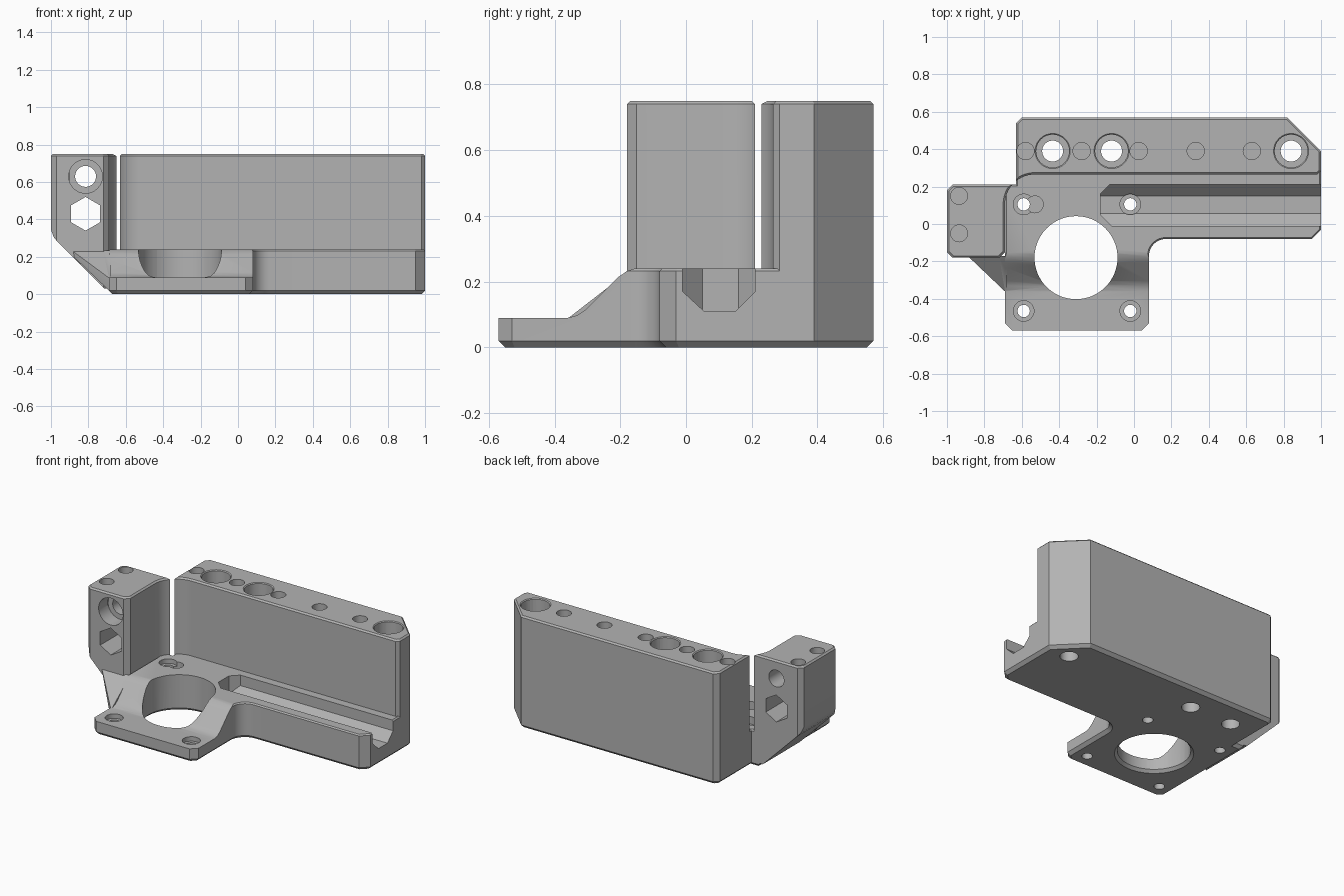
import bpy, bmesh, math

cube = bpy.data.objects.get("Cube")
if cube:
    bpy.data.objects.remove(cube)

AXES = {"x": lambda u, v, w: (w, u, v),
        "y": lambda u, v, w: (u, w, v),
        "z": lambda u, v, w: (u, v, w)}


def finish(name, bm):
    bmesh.ops.recalc_face_normals(bm, faces=bm.faces)
    mesh = bpy.data.meshes.new(name)
    bm.to_mesh(mesh)
    bm.free()
    obj = bpy.data.objects.new(name, mesh)
    bpy.context.scene.collection.objects.link(obj)
    return obj


def prism(name, points, low, high, axis="z", low_bevel=0, high_bevel=0):
    """Extrude an outline along an axis, with optional chamfered rims."""
    bm = bmesh.new()
    place = AXES[axis]
    bottom = [bm.verts.new(place(u, v, low)) for u, v in points]
    top = [bm.verts.new(place(u, v, high)) for u, v in points]
    caps = [bm.faces.new(bottom), bm.faces.new(top)]
    for i in range(len(points)):
        j = (i + 1) % len(points)
        bm.faces.new((bottom[i], bottom[j], top[j], top[i]))
    bmesh.ops.recalc_face_normals(bm, faces=bm.faces)
    rims = [list(f.edges) for f in caps]
    for rim, size in zip(rims, (low_bevel, high_bevel)):
        if size:
            bmesh.ops.bevel(bm, geom=rim, offset=size, segments=1,
                            affect="EDGES", profile=0.5)
    return finish(name, bm)


def arc(cx, cy, r, start, end, steps):
    return [(cx + r * math.cos(math.radians(start + (end - start) * i / steps)),
             cy + r * math.sin(math.radians(start + (end - start) * i / steps)))
            for i in range(steps + 1)]


def circle(cx, cy, r, sides=32, turn=0):
    return arc(cx, cy, r, turn, turn + 360, sides)[:-1]


def combine(obj, other, operation):
    other.hide_render = True
    mod = obj.modifiers.new(operation, "BOOLEAN")
    mod.operation = operation
    mod.solver = "EXACT"
    mod.object = other
    bpy.context.view_layer.objects.active = obj
    bpy.ops.object.modifier_apply(modifier=mod.name)
    bpy.data.objects.remove(other)


def drill(obj, u, v, r, low, high, axis="z", sides=32, turn=0):
    combine(obj, prism("drill", circle(u, v, r, sides, turn), low, high, axis),
            "DIFFERENCE")


def countersink(obj, x, y, z, r_low, r_high, depth, sides=32):
    bm = bmesh.new()
    bmesh.ops.create_cone(bm, cap_ends=True, segments=sides, radius1=r_low,
                          radius2=r_high, depth=depth)
    bmesh.ops.translate(bm, verts=bm.verts, vec=(x, y, z))
    combine(obj, finish("sink", bm), "DIFFERENCE")


# Base plate with side arm
outline = [(-0.69, -0.53), (-0.65, -0.57), (0.04, -0.57), (0.08, -0.53)]
outline += arc(0.17, -0.17, 0.09, 180, 90, 8)
outline += [(0.95, -0.08), (1, -0.03), (1, 0.39), (0.82, 0.57), (-0.6, 0.57),
            (-0.63, 0.54), (-0.63, 0.21), (-0.69, 0.21)]
body = prism("bracket_body", outline, 0, 0.24, low_bevel=0.02, high_bevel=0.008)

# Front ramp down to the thin flange
ramp = [(-0.7, 0.09), (-0.36, 0.09), (-0.33, 0.098), (-0.305, 0.115),
        (-0.205, 0.215), (-0.18, 0.232), (-0.15, 0.242), (-0.15, 0.4), (-0.7, 0.4)]
combine(body, prism("ramp_cut", ramp, -1.2, 1.2, "x"), "DIFFERENCE")

# Tall back block, its front face ending in the rounded pocket corner
block = arc(-0.53, 0.105, 0.16, 129, 90, 6)
block += [(0.98, 0.265), (1, 0.285), (1, 0.39), (0.82, 0.57), (-0.6, 0.57),
          (-0.63, 0.54)]
combine(body, prism("back_block", block, 0.1, 0.75, high_bevel=0.01), "UNION")

# Left tower with sloping underside
tower_plan = [(-0.97, -0.18), (-0.72, -0.18), (-0.69, -0.15)]
tower_plan += arc(-0.53, 0.105, 0.16, 180, 139, 6)
tower_plan += [(-0.97, 0.21), (-1, 0.18), (-1, -0.15)]
tower = prism("tower", tower_plan, 0.03, 0.75, high_bevel=0.01)
under = [(-1.2, -0.1), (-0.585, -0.1), (-0.965, 0.28), (-0.985, 0.305),
         (-1, 0.345), (-1.2, 0.345)]
combine(tower, prism("under_cut", under, -0.5, 0.5, "y"), "DIFFERENCE")
combine(body, tower, "UNION")

# Gusset between tower and flange
bm = bmesh.new()
for co in ((-0.68, -0.37, 0.01), (-0.68, -0.37, 0.08), (-0.885, -0.17, 0.205),
           (-0.68, -0.17, 0.235), (-0.68, -0.17, 0.01), (-0.89, -0.17, 0.235)):
    bm.verts.new(co)
bmesh.ops.convex_hull(bm, input=bm.verts)
combine(body, finish("gusset", bm), "UNION")

# Groove along the arm
section = [(-0.01, 0.23), (-0.01, 0.17), (0.055, 0.11), (0.15, 0.11),
           (0.21, 0.17), (0.21, 0.3), (-0.01, 0.3)]
groove = prism("groove", section, -0.3, 1.1, "x")
end_plan = [(-0.18, 0.05), (-0.11, -0.02), (1.2, -0.02), (1.2, 0.22),
            (-0.12, 0.22), (-0.18, 0.16)]
combine(groove, prism("groove_end", end_plan, 0, 0.5), "INTERSECT")
combine(body, groove, "DIFFERENCE")

# Large round opening
drill(body, -0.31, -0.18, 0.222, -0.1, 0.4, sides=64)
countersink(body, -0.31, -0.18, 0, 0.27, 0.21, 0.06, 64)

# Mounting screw holes with recessed heads
for x in (-0.59, -0.02):
    for y, seat in ((0.105, 0.21 if x < -0.3 else 0.1), (-0.465, 0.06)):
        drill(body, x, y, 0.033, -0.1, 0.4)
        drill(body, x, y, 0.055, seat, 0.4)
drill(body, -0.53, 0.105, 0.045, 0.19, 0.4)

# Bolt holes and blind holes in the back block
for x in (-0.435, -0.12, 0.84):
    drill(body, x, 0.39, 0.056, -0.1, 0.9)
    drill(body, x, 0.39, 0.088, 0.45, 0.9)
    countersink(body, x, 0.39, 0.75, 0.076, 0.112, 0.03)
for x in (-0.58, -0.28, 0.025, 0.33, 0.63):
    drill(body, x, 0.39, 0.046, 0.55, 0.9)

# Tower holes
for y in (0.15, -0.05):
    drill(body, -0.935, y, 0.045, 0.6, 0.9)
drill(body, -0.815, 0.63, 0.056, -0.4, 0.4, "y")
drill(body, -0.815, 0.63, 0.09, -0.4, -0.08, "y")
drill(body, -0.815, 0.43, 0.09, -0.4, 0.4, "y", 6, 30)

# Single grey material and shading
grey = bpy.data.materials.new("plain_grey")
grey.use_nodes = True
colour = (0.45, 0.45, 0.45, 1)
grey.diffuse_color = colour
grey.node_tree.nodes["Principled BSDF"].inputs["Base Color"].default_value = colour
body.data.materials.clear()
body.data.materials.append(grey)
for face in body.data.polygons:
    face.material_index = 0
bpy.ops.object.select_all(action="DESELECT")
body.select_set(True)
bpy.context.view_layer.objects.active = body
bpy.ops.object.shade_smooth_by_angle(angle=math.radians(25))
